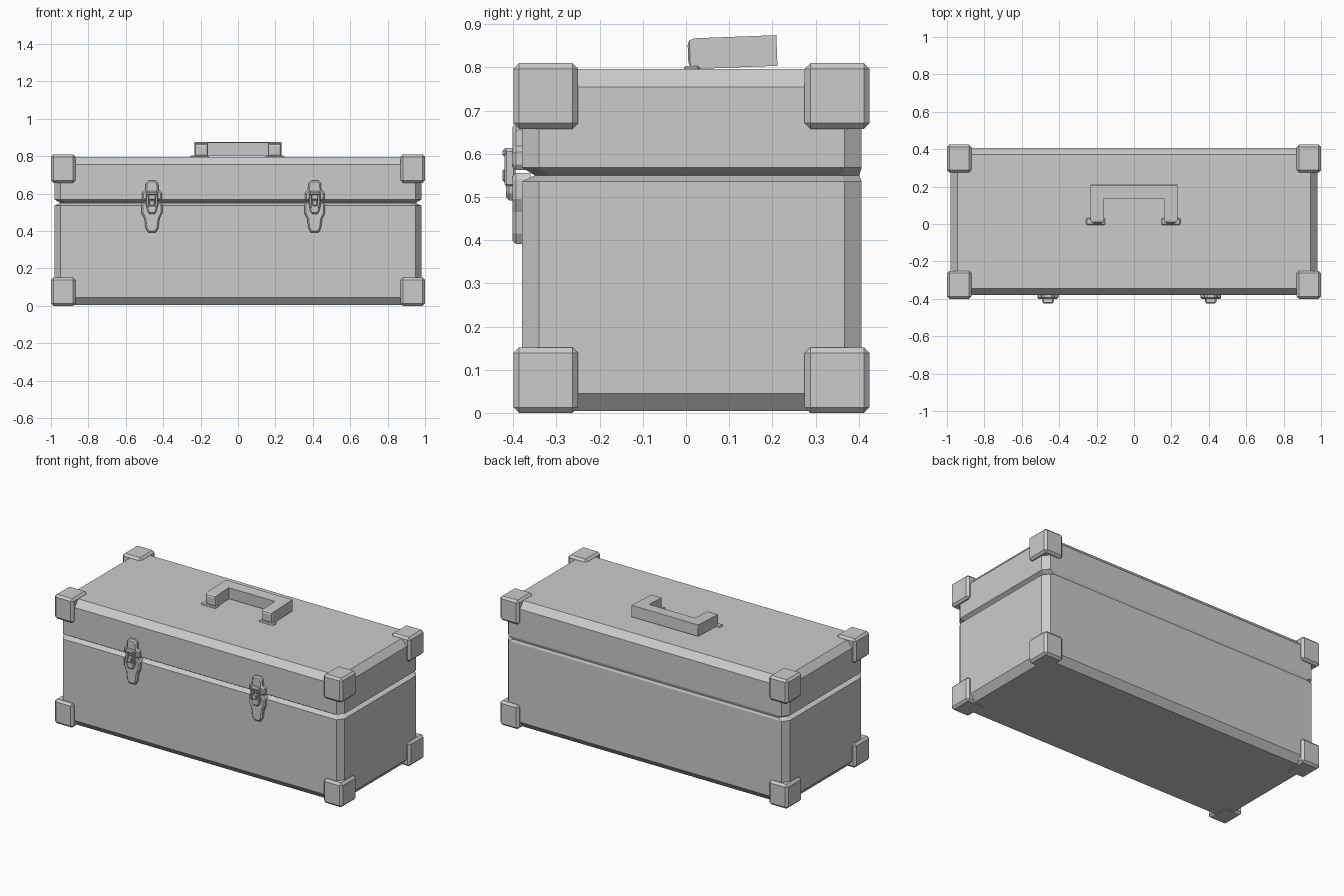
import bpy, bmesh
from math import radians
from mathutils import Matrix, Vector

if "Cube" in bpy.data.objects:
    bpy.data.objects.remove(bpy.data.objects["Cube"])


def finish(name, bm):
    bmesh.ops.recalc_face_normals(bm, faces=bm.faces)
    me = bpy.data.meshes.new(name)
    bm.to_mesh(me)
    bm.free()
    ob = bpy.data.objects.new(name, me)
    bpy.context.collection.objects.link(ob)
    return ob


def bevel(bm, width, segments=1, edges=None):
    bmesh.ops.bevel(bm, geom=list(edges or bm.edges), offset=width,
                    segments=segments, profile=0.5, affect='EDGES')


def box(name, lo, hi, width=0.0):
    lo, hi = Vector(lo), Vector(hi)
    bm = bmesh.new()
    bmesh.ops.create_cube(bm, size=1, matrix=Matrix.Translation((lo + hi) / 2)
                          @ Matrix.Diagonal((*(hi - lo), 1)))
    if width:
        bevel(bm, width)
    return finish(name, bm)


def shell(name, sections):
    """Stack of eight-sided rings: (z, inset of sides and front, inset of back)."""
    bm = bmesh.new()
    rings = []
    for z, i, ib in sections:
        x, y0, y1, cx, cy = 0.98 - i, -0.38 + i, 0.407 - ib, 0.03, 0.04
        half = [(x - cx, y0), (x, y0 + cy), (x, y1 - cy), (x - cx, y1)]
        pts = half + [(-a, b) for a, b in reversed(half)]
        rings.append([bm.verts.new((a, b, z)) for a, b in pts])
    for a, b in zip(rings, rings[1:]):
        for k in range(8):
            bm.faces.new((a[k], a[(k + 1) % 8], b[(k + 1) % 8], b[k]))
    bm.faces.new(rings[0])
    bm.faces.new(rings[-1])
    return finish(name, bm)


def plate(name, half, cx, y_front, y_back, width):
    """Symmetric x-z outline pulled along y, with a chamfered front rim."""
    pts = half + [(-a, b) for a, b in reversed(half)]
    bm = bmesh.new()
    face = bm.faces.new([bm.verts.new((cx + a, y_back, b)) for a, b in pts])
    ext = bmesh.ops.extrude_face_region(bm, geom=[face])['geom']
    verts = [g for g in ext if isinstance(g, bmesh.types.BMVert)]
    bmesh.ops.translate(bm, verts=verts, vec=(0, y_front - y_back, 0))
    rim = [e for e in bm.edges if all(abs(v.co.y - y_front) < 1e-5 for v in e.verts)]
    bevel(bm, width, 1, rim)
    return finish(name, bm)


# Case body and lid, with the groove between them
shell("case_base", [(0.004, 0.035, 0.035), (0.045, 0, 0), (0.536, 0, 0), (0.55, 0.03, 0.006)])
shell("case_lid", [(0.55, 0.03, 0.006), (0.568, 0, 0), (0.755, 0, 0), (0.796, 0.036, 0.036)])

# Eight corner caps
for xs, xn in ((-1, "left"), (0.87, "right")):
    for ys, yn in ((-0.4, "front"), (0.275, "back")):
        for zs, zn in ((0.0, "bottom"), (0.658, "top")):
            box(f"corner_cap_{zn}_{yn}_{xn}", (xs, ys, zs),
                (xs + 0.13, ys + 0.15, zs + 0.152), 0.013)

# Two front latches
upper = [(0.018, 0.67), (0.033, 0.655), (0.036, 0.618), (0.053, 0.604),
         (0.053, 0.575), (0.044, 0.562)]
lower = [(0.044, 0.556), (0.055, 0.54), (0.055, 0.495), (0.04, 0.465),
         (0.034, 0.415), (0.02, 0.391)]
lever = [(0.026, 0.545), (0.029, 0.535), (0.026, 0.508), (0.015, 0.492)]
for cx, n in ((-0.46, "left"), (0.41, "right")):
    plate(f"latch_upper_plate_{n}", upper, cx, -0.402, -0.36, 0.008)
    plate(f"latch_lower_plate_{n}", lower, cx, -0.402, -0.36, 0.008)
    plate(f"latch_lever_{n}", lever, cx, -0.417, -0.39, 0.007)
    for s in (-1, 1):
        c = cx + s * 0.023
        box(f"latch_loop_side_{n}", (c - 0.008, -0.42, 0.525), (c + 0.008, -0.395, 0.61), 0.004)
    box(f"latch_loop_top_{n}", (cx - 0.029, -0.425, 0.592), (cx + 0.029, -0.395, 0.613), 0.006)
    box(f"latch_hook_{n}", (cx - 0.014, -0.425, 0.535), (cx + 0.014, -0.395, 0.565), 0.004)

# Folded-down carrying handle, tipped very slightly
bm = bmesh.new()
half = [(0.16, 0.14), (0.16, 0.006), (0.232, 0.006), (0.232, 0.212)]
pts = half + [(-a, b) for a, b in reversed(half)]
face = bm.faces.new([bm.verts.new((a, b, 0.796)) for a, b in pts])
ext = bmesh.ops.extrude_face_region(bm, geom=[face])['geom']
bmesh.ops.translate(bm, verts=[g for g in ext if isinstance(g, bmesh.types.BMVert)],
                    vec=(0, 0, 0.071))
bevel(bm, 0.015, 2, [e for e in bm.edges if all(v.co.y < 0.03 for v in e.verts)])
bmesh.ops.rotate(bm, verts=bm.verts, cent=(0, 0.006, 0.796),
                 matrix=Matrix.Rotation(radians(2.2), 3, 'X'))
finish("handle", bm)
for cx, n in ((-0.205, "left"), (0.197, "right")):
    box(f"handle_foot_{n}", (cx - 0.051, -0.005, 0.788), (cx + 0.051, 0.032, 0.804), 0.005)
